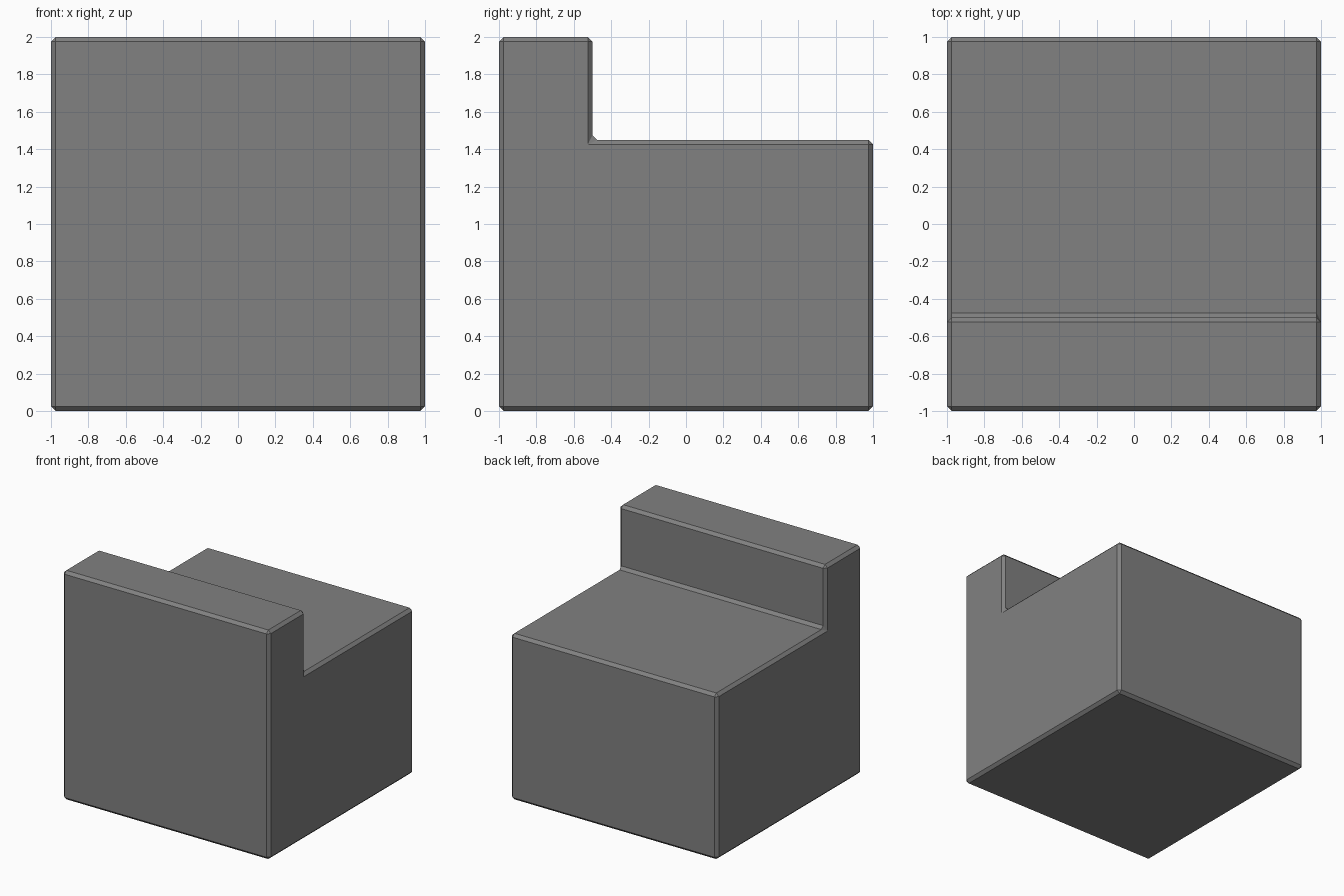
import bpy, bmesh

if "Cube" in bpy.data.objects:
    bpy.data.objects.remove(bpy.data.objects["Cube"])

# Grey material
mat = bpy.data.materials.new("grey")
mat.diffuse_color = (0.22, 0.22, 0.22, 1)
mat.use_nodes = True
mat.node_tree.nodes["Principled BSDF"].inputs["Base Color"].default_value = mat.diffuse_color

# Stepped block: L-shaped side profile (y, z) extruded along x
profile = [(-1, 0), (1, 0), (1, 1.45), (-0.5, 1.45), (-0.5, 2), (-1, 2)]
bm = bmesh.new()
side = bm.faces.new([bm.verts.new((-1, y, z)) for y, z in profile])
ext = bmesh.ops.extrude_face_region(bm, geom=[side])
bmesh.ops.translate(bm, vec=(2, 0, 0),
                    verts=[g for g in ext["geom"] if isinstance(g, bmesh.types.BMVert)])
bmesh.ops.recalc_face_normals(bm, faces=bm.faces)

# Small chamfer on every edge, including the inner step corner
bmesh.ops.bevel(bm, geom=bm.edges[:], offset=0.025, offset_type='OFFSET',
                segments=1, profile=0.5, affect='EDGES')
bmesh.ops.recalc_face_normals(bm, faces=bm.faces)

mesh = bpy.data.meshes.new("stepped_block")
bm.to_mesh(mesh)
bm.free()
mesh.materials.append(mat)
bpy.context.collection.objects.link(bpy.data.objects.new("stepped_block", mesh))
